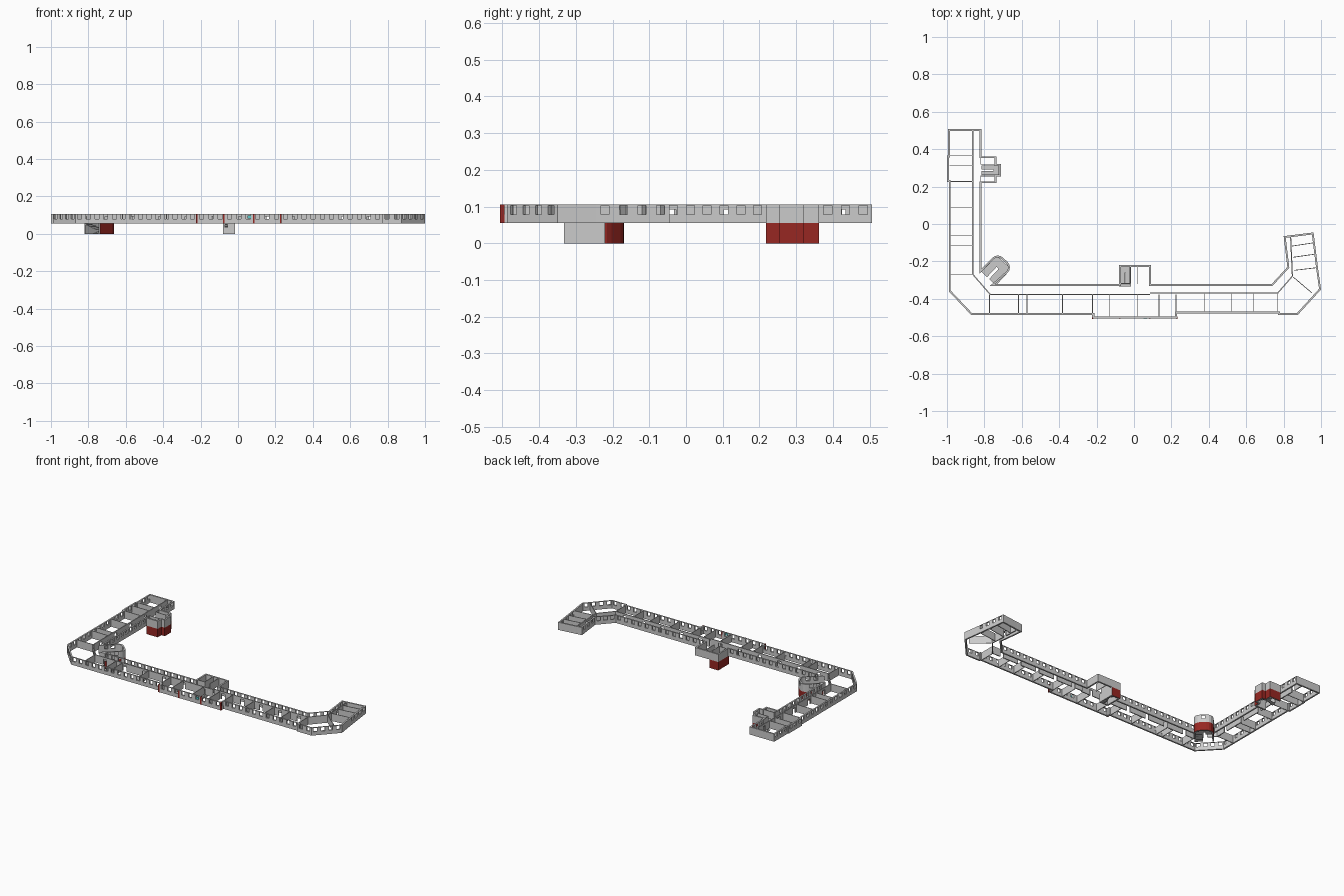
import bpy, bmesh, math
from mathutils import Vector as V

if "Cube" in bpy.data.objects:
    bpy.data.objects.remove(bpy.data.objects["Cube"])

Z0, Z1 = 0.055, 0.105          # main storey
T = 0.010                      # outer wall thickness

def material(name, col):
    m = bpy.data.materials.new(name)
    m.diffuse_color = (*col, 1)
    m.use_nodes = True
    m.node_tree.nodes["Principled BSDF"].inputs["Base Color"].default_value = m.diffuse_color
    return m

RED = material("red_paint", (0.31, 0.02, 0.016))
TEAL = material("teal_paint", (0.1, 0.6, 0.6))

def finish(bm, name, mats=(None,)):
    bmesh.ops.remove_doubles(bm, verts=bm.verts, dist=1e-6)
    me = bpy.data.meshes.new(name)
    bm.to_mesh(me)
    bm.free()
    for m in mats:
        me.materials.append(m)
    ob = bpy.data.objects.new(name, me)
    bpy.context.collection.objects.link(ob)
    return ob

def panel(bm, p, q, pi, qi, z0, z1, holes=(), mat=0):
    """Wall from p to q (outer line) and pi to qi (inner line) with real openings."""
    p, q, pi, qi = (V(a) for a in (p, q, pi, qi))
    L = (q - p).length
    d = (q - p) / L
    n = V((-d.y, d.x))
    t = (pi - p).dot(n)
    xs = sorted({0, L} | {s for h in holes for s in h[:2]})
    zs = sorted({z0, z1} | {z for h in holes for z in h[2:]})
    nx, nz = len(xs) - 1, len(zs) - 1

    def solid(i, j):
        if not (0 <= i < nx and 0 <= j < nz):
            return False
        x, z = (xs[i] + xs[i + 1]) / 2, (zs[j] + zs[j + 1]) / 2
        return not any(a < x < b and c < z < e for a, b, c, e in holes)

    def pt(i, side, j):
        if side and i == 0:
            a = pi
        elif side and i == nx:
            a = qi
        else:
            a = p + d * xs[i] + n * t * side
        return bm.verts.new((a.x, a.y, zs[j]))

    def face(m, *c):
        bm.faces.new([pt(*k) for k in c]).material_index = m

    for i in range(nx):
        for j in range(nz):
            if not solid(i, j):
                continue
            a, b, c, e = i, i + 1, j, j + 1
            face(mat, (a, 0, c), (b, 0, c), (b, 0, e), (a, 0, e))
            face(0, (b, 1, c), (a, 1, c), (a, 1, e), (b, 1, e))
            if not solid(i - 1, j): face(0, (a, 1, c), (a, 0, c), (a, 0, e), (a, 1, e))
            if not solid(i + 1, j): face(0, (b, 0, c), (b, 1, c), (b, 1, e), (b, 0, e))
            if not solid(i, j - 1): face(0, (a, 1, c), (b, 1, c), (b, 0, c), (a, 0, c))
            if not solid(i, j + 1): face(0, (a, 0, e), (b, 0, e), (b, 1, e), (a, 1, e))

def offset(pts, t):
    """Mitred copy of an open polyline, moved t to its left."""
    out = []
    for i, p in enumerate(pts):
        ns = []
        for a, b in ((i - 1, i), (i, i + 1)):
            if a >= 0 and b < len(pts):
                d = (V(pts[b]) - V(pts[a])).normalized()
                ns.append(V((-d.y, d.x)))
        m = sum(ns, V((0, 0))).normalized()
        out.append(V(p) + m * t / m.dot(ns[0]))
    return out

def run(name, pts, z0, z1, t=T, openings=None, mats=(None,), red=()):
    """Wall along a polyline; openings(i, length) returns the holes of edge i."""
    bm = bmesh.new()
    ins = offset(pts, t)
    for i in range(len(pts) - 1):
        L = (V(pts[i + 1]) - V(pts[i])).length
        panel(bm, pts[i], pts[i + 1], ins[i], ins[i + 1], z0, z1,
              openings(i, L) if openings else (), 1 if i in red else 0)
    return finish(bm, name, mats)

def windows(blank=()):
    def f(i, L):
        n = 0 if i in blank else round(L / 0.048)
        return [((k + .5) * L / n - .011, (k + .5) * L / n + .011, 0.079, 0.1035) for k in range(n)]
    return f

def box(name, x0, x1, y0, y1, z0, z1, mat=None):
    bm = bmesh.new()
    bmesh.ops.create_cube(bm, size=1)
    for v in bm.verts:
        v.co = ((x0 + x1) / 2 + v.co.x * (x1 - x0), (y0 + y1) / 2 + v.co.y * (y1 - y0),
                (z0 + z1) / 2 + v.co.z * (z1 - z0))
    return finish(bm, name, (mat,))

# Rounded stair tower at the left corner
A, B = V((-0.822, -0.25)), V((-0.738, -0.328))
u = (B - A).normalized()
w = V((-u.y, u.x))
W, D, R = (B - A).length, 0.134, 0.04
def corner(s, d, a0):
    c = A + u * s + w * d
    return [c + R * (u * math.cos(a0 + k * math.pi / 8) + w * math.sin(a0 + k * math.pi / 8)) for k in range(5)]
round_tower = [B] + corner(W - R, D - R, 0) + corner(R, D - R, math.pi / 2) + [A]

# Stepped stair tower on the left wing
step_tower = [(-0.815, 0.218), (-0.735, 0.218), (-0.735, 0.255), (-0.71, 0.255),
              (-0.71, 0.32), (-0.735, 0.32), (-0.735, 0.362), (-0.815, 0.362)]

# Outer shell: facade, then the courtyard side including tower tops
facade = [(-0.815, 0.507), (-0.995, 0.507), (-0.995, 0.365), (-1.0, 0.365), (-1.0, 0.225),
          (-0.99, 0.225), (-0.99, -0.36), (-0.87, -0.487), (-0.22, -0.487), (-0.22, -0.505),
          (0.23, -0.505), (0.23, -0.478), (0.77, -0.478), (0.77, -0.487), (0.875, -0.487),
          (1.0, -0.35), (0.985, -0.245), (0.96, -0.045), (0.80, -0.065), (0.82, -0.23),
          (0.735, -0.322), (0.09, -0.322), (0.09, -0.22), (-0.08, -0.22), (-0.08, -0.322)]
join = [(-0.745, -0.322)]
shell = facade + join + round_tower[1:-1] + [(-0.815, -0.24)] + step_tower + [(-0.815, 0.507)]
ns = len(facade) + len(round_tower)
blank = {0, 15, 17, 21, 22, 23} | set(range(ns, ns + 7))
run("outer_walls", shell, Z0, Z1, openings=windows(blank))

# Corridor walls with doors
def doors(i, L):
    n = int(L / 0.13)
    return [((k + .5) * L / n - .012, (k + .5) * L / n + .012, Z0, 0.092) for k in range(n)]
run("corridor_wall_left", [(-0.865, 0.5), (-0.865, -0.27), (-0.77, -0.38), (0.085, -0.38)],
    Z0, Z1, 0.006, doors)
run("corridor_wall_right", [(0.085, -0.372), (0.77, -0.372), (0.85, -0.28), (0.84, -0.06)],
    Z0, Z1, 0.006, doors)

# Room partitions
rooms = [((-0.987, y), (-0.863, y)) for y in (0.365, 0.31, 0.225, 0.085, -0.065, -0.115, -0.27)]
rooms += [((x, -0.482), (x, -0.377)) for x in (-0.77, -0.615, -0.57, -0.38)]
rooms += [((x, -0.5), (x, -0.377)) for x in (-0.22, -0.13, 0.02, 0.135, 0.226)]
rooms += [((x, -0.475), (x, -0.37)) for x in (0.38, 0.525, 0.64, 0.77)]
rooms += [((0.845, -0.12), (0.965, -0.102)), ((0.85, -0.18), (0.97, -0.163)),
          ((0.855, -0.25), (0.982, -0.235)), ((0.85, -0.285), (0.95, -0.37)),
          ((-0.017, -0.32), (-0.017, -0.225)), ((0.022, -0.32), (0.022, -0.225)),
          ((-0.08, -0.32), (-0.017, -0.32)),
          ((-0.82, 0.22), (-0.82, 0.255)), ((-0.82, 0.32), (-0.82, 0.362)),
          ((-0.82, 0.255), (-0.72, 0.255)), ((-0.82, 0.318), (-0.735, 0.318))]
bm = bmesh.new()
for r in rooms:
    panel(bm, *r, *offset(r, 0.004), Z0, Z1)
finish(bm, "room_partitions")

# Red lower storeys of the stair towers (painted outside only)
paint = (None, RED)
run("round_tower_base", round_tower, 0, Z0, mats=paint, red=range(20))
run("step_tower_base", step_tower, 0, Z0, mats=paint, red=range(20))
run("middle_tower_base", [(-0.08, -0.333), (-0.015, -0.333), (-0.015, -0.22), (-0.08, -0.22), (-0.08, -0.333)],
    0, Z0, mats=paint, red=(2, 3),
    openings=lambda i, L: [(0.008, 0.024, 0.033, 0.05)] if i == 0 else [])

# Stairs: two flights either side of a slot, joined by a landing
def stairs(name, o, u, w, width, depth, land, n=6, slot=.08):
    bm = bmesh.new()
    def slab(s0, s1, d0, d1, z0, z1):
        c = [o + u * s + w * d for s, d in ((s0, d0), (s1, d0), (s1, d1), (s0, d1))]
        panel(bm, c[0], c[1], c[3], c[2], z0, z1)
    slab(0, width, depth - land, depth, 0.024, 0.028)
    run_len = (depth - land) / n
    for k in range(n):
        z = 0.028 * (k + 1) / (n + 1)
        slab(0, width * (.5 - slot), k * run_len, (k + 1) * run_len, 0.052 - z, 0.056 - z)
        slab(width * (.5 + slot), width, k * run_len, (k + 1) * run_len, max(z - .004, 0), z)
    finish(bm, name)

stairs("round_tower_stairs", A + u * .01, u, w, W - .02, D - .014, 0.045)
stairs("step_tower_stairs", V((-0.815, 0.262)), V((0, 1)), V((1, 0)), 0.05, 0.093, 0.03)
stairs("middle_tower_stairs", V((-0.07, -0.32)), V((1, 0)), V((0, 1)), 0.046, 0.09, 0.03, slot=.03)

# Red pilasters and a plain sign on the entrance front
for x in (-0.22, -0.075, 0.085, 0.228):
    box("pilaster", x - .004, x + .004, -0.507, -0.495, Z0, Z1, RED)
box("sign_plate", 0.05, 0.07, -0.507, -0.503, 0.083, 0.097, TEAL)
